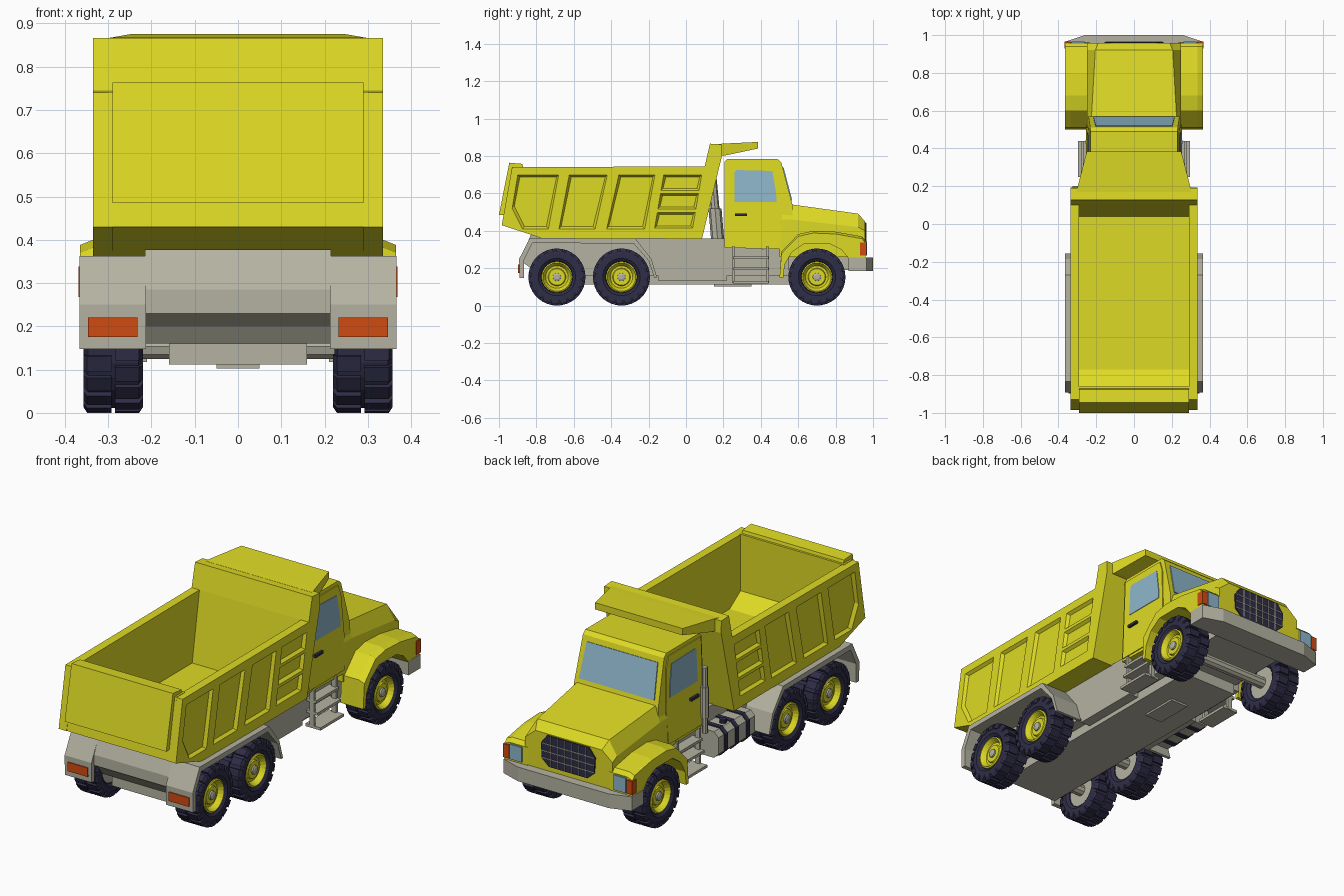
import bpy, bmesh, math

if "Cube" in bpy.data.objects:
    bpy.data.objects.remove(bpy.data.objects["Cube"])

def material(name, rgb):
    m = bpy.data.materials.new(name)
    m.diffuse_color = (*rgb, 1)
    m.use_nodes = True
    m.node_tree.nodes["Principled BSDF"].inputs["Base Color"].default_value = m.diffuse_color
    return m

YELLOW = material("yellow paint", (0.73, 0.70, 0.018))
GRAY = material("warm gray metal", (0.46, 0.45, 0.36))
NAVY = material("dark navy rubber", (0.028, 0.026, 0.062))
GLASS = material("blue glass", (0.27, 0.47, 0.60))
ORANGE = material("orange lamp", (0.64, 0.07, 0.005))

# ---------- helpers: every solid is a list of rings that get bridged and capped
def part(name, solids, mat, mirror=False):
    bm = bmesh.new()
    for rings in solids:
        vs = [[bm.verts.new(p) for p in ring] for ring in rings]
        n = len(vs[0])
        for a, b in zip(vs, vs[1:]):
            for i in range(n):
                bm.faces.new((a[i], a[(i + 1) % n], b[(i + 1) % n], b[i]))
        bm.faces.new(vs[0])
        bm.faces.new(vs[-1])
    bmesh.ops.recalc_face_normals(bm, faces=bm.faces)
    me = bpy.data.meshes.new(name)
    bm.to_mesh(me)
    bm.free()
    me.materials.append(mat)
    ob = bpy.data.objects.new(name, me)
    bpy.context.collection.objects.link(ob)
    if mirror:
        ob.modifiers.new("mirror", 'MIRROR').use_mirror_merge = False
    return ob

def extrude(axis, pts, a, b):
    """Polygon in the two other axes, extruded along axis from a to b."""
    return [[(*p[:axis], v, *p[axis:]) for p in pts] for v in (a, b)]

def box(x0, x1, y0, y1, z0, z1):
    return extrude(2, [(x0, y0), (x1, y0), (x1, y1), (x0, y1)], z0, z1)

def lathe(profile, n, y=0, z=0):
    """Profile of (x, radius) turned about an x-parallel axis."""
    return [[(x, y + r * math.cos(math.tau * i / n), z + r * math.sin(math.tau * i / n))
             for i in range(n)] for x, r in profile]

def tube(p, q, r, n=8):
    return [[(c[0] + r * math.cos(math.tau * i / n), c[1] + r * math.sin(math.tau * i / n), c[2])
             for i in range(n)] for c in (p, q)]

# ---------- wheels
def lug(angle, side):
    def ring(r, x1):
        return [(x, r * math.cos(angle + t), r * math.sin(angle + t))
                for x, t in ((0.004 * side, -.12), (x1 * side, -.12), (x1 * side, .12), (0.004 * side, .12))]
    return [ring(.122, .0685), ring(.14, .0685), ring(.153, .060)]

tire = [lathe([(-.02, .08), (-.055, .085), (-.066, .1), (-.066, .125), (-.058, .142),
               (.058, .142), (.066, .125), (.066, .1), (.055, .085), (.02, .08)], 24)]
STEP = math.tau / 18
tire += [lug((i + .25 * s) * STEP, s) for i in range(18) for s in (-1, 1)]
pieces = [part("tire", tire, NAVY),
          part("rim", [lathe([(0, .083), (.058, .083), (.062, .076), (.05, .068), (.036, .06),
                              (.036, .048), (.044, .044), (.044, .02)], 24)], YELLOW),
          part("hub", [lathe([(.03, .024), (.052, .022), (.056, .012)], 12),
                       lathe([(-.05, .084), (-.03, .06), (0, .06)], 16)], GRAY)]
for y in (-.69, -.345, .70):
    for side in (1, -1):
        for src in pieces:
            ob = bpy.data.objects.new("wheel_" + src.name, src.data)
            ob.location = (.2885 * side, y, .153)
            ob.rotation_euler.z = 0 if side > 0 else math.pi
            bpy.context.collection.objects.link(ob)
for src in pieces:
    bpy.data.objects.remove(src)
part("axles", [lathe([(-.27, .03), (.27, .03)], 10, y, .153) for y in (-.69, -.345, .70)], GRAY)

# ---------- chassis and rear mudguards
part("chassis", [
    extrude(0, [(-.80, .16), (-.83, .2), (-.87, .23), (-.87, .285), (-.83, .378), (-.77, .362),
                (.21, .36), (.21, .31), (.55, .3), (.55, .16)], -.215, .215),
    box(-.195, .195, .5, .95, .19, .3),
    box(-.16, .16, -.8, .58, .112, .17),
    box(-.05, .05, .15, .35, .102, .15),
    box(-.215, .215, -.15, .22, .135, .2)], GRAY)
part("rear_mudguard", [
    extrude(0, [(-.89, .148), (-.892, .25), (-.835, .362), (-.27, .358), (-.185, .25), (-.155, .15),
                (-.17, .15), (-.20, .24), (-.28, .332), (-.82, .335), (-.866, .245), (-.866, .148)],
            .213, .366)], GRAY, True)
part("tail_lamp", [box(.232, .347, -.897, -.885, .175, .221)], ORANGE, True)

# ---------- dump bed
side = part("bed_side", [extrude(0, [(-.985, .43), (-.77, .36), (.07, .357), (.12, .745),
                                     (-.93, .74)], .29, .335)], YELLOW)
panels = [[(-.90, .70), (-.68, .70), (-.735, .41), (-.875, .41), (-.93, .52)],
          [(-.625, .70), (-.42, .70), (-.485, .41), (-.68, .41)],
          [(-.36, .70), (-.165, .70), (-.22, .41), (-.425, .41)]]
for z in (.70, .60, .50):
    s, t = (.70 - z) * .17, (.785 - z) * .17
    panels.append([(-.12 - s, z), (.085 - s, z), (.085 - t, z - .085), (-.12 - t, z - .085)])

def recess(pts):
    cy, cz = (sum(p[k] for p in pts) / len(pts) for k in (0, 1))
    inner = [(y - math.copysign(.012, y - cy), z - math.copysign(.012, z - cz)) for y, z in pts]
    return [[(x, y, z) for y, z in ring] for x, ring in ((.345, pts), (.336, pts), (.32, inner))]

cutter = part("panel_cutter", [recess(p) for p in panels], YELLOW)
cutter.hide_render = True
cutter.hide_set(True)
cut = side.modifiers.new("panels", 'BOOLEAN')
cut.object, cut.operation, cut.solver = cutter, 'DIFFERENCE', 'EXACT'
side.modifiers.new("mirror", 'MIRROR')

part("bed_floor", [extrude(0, [(-.98, .43), (-.77, .361), (.08, .358), (.07, .39), (-.77, .39),
                               (-.86, .45), (-.96, .47)], -.3, .3)], YELLOW)
part("bed_front_board", [extrude(0, [(.085, .356), (.035, .358), (.10, .745), (.128, .866),
                                     (.19, .862), (.192, .80)], -.335, .335)], YELLOW)
part("tailgate", [extrude(0, [(-.983, .43), (-.86, .44), (-.86, .742), (-.93, .742)], -.3, .3),
                  extrude(0, [(-1.0, .485), (-.945, .764), (-.875, .758), (-.87, .735),
                              (-.92, .725), (-.962, .485)], -.29, .29)], YELLOW)
part("cab_canopy", [[[(-w, y, lo), (w, y, lo), (w, y, hi), (-w, y, hi)]
                     for y, w, lo, hi in ((.17, .305, .80, .864), (.21, .295, .803, .867),
                                          (.385, .25, .84, .875))]], YELLOW)
part("lift_cylinder", [tube((0, .17, .34), (0, .155, .52), .035),
                       tube((0, .155, .52), (0, .14, .68), .024)], GRAY)

# ---------- cab (sides lean in slightly towards the roof)
def half_width(z):
    return .25 - .04 * (z - .31)

def cab_plate(pts, out):
    return [[(half_width(z) + d, y, z) for y, z in pts] for d in (-.005, out)]

cab = [(.205, .31), (.57, .30), (.57, .535), (.51, .765), (.49, .783), (.22, .783), (.205, .768)]
part("cab", [[[(s * half_width(z), y, z) for y, z in cab] for s in (-1, 1)]], YELLOW)
part("door", [cab_plate([(.215, .322), (.505, .322), (.515, .5), (.5, .71), (.48, .765),
                         (.215, .765)], .005)], YELLOW, True)
part("door_window", [cab_plate([(.26, .555), (.485, .555), (.482, .6), (.462, .72), (.27, .725),
                                (.26, .715)], .008)], GLASS, True)
part("door_handle", [cab_plate([(.262, .478), (.325, .478), (.325, .492), (.262, .492)], .018)],
     NAVY, True)
part("windshield", [[[(x, y + .962 * d, z + .252 * d) for x, y, z in
                      ((-.215, .563, .562), (.215, .563, .562), (.203, .517, .738), (-.203, .517, .738))]
                     for d in (-.003, .005)]], GLASS)

# ---------- hood, front mudguards, grille, lamps, bumper
part("hood", [[[(-.25, y, .26), (-.25, y, zs), (-wt, y, zt), (wt, y, zt), (.25, y, zs), (.25, y, .26)]
               for y, zt, wt, zs in ((.5, .545, .225, .46), (.57, .54, .225, .46),
                                     (.92, .492, .205, .42), (.957, .45, .19, .40))]], YELLOW)
arch = [(.5, .15), (.51, .29), (.60, .382), (.68, .40), (.80, .395), (.94, .37), (.958, .35), (.96, .255),
        (.872, .25), (.83, .30), (.77, .33), (.63, .33), (.565, .285), (.528, .22), (.52, .15)]
part("front_mudguard", [[[(x, y, z - (drop if i < 7 and z > .2 else 0)) for i, (y, z) in enumerate(arch)]
                         for x, drop in ((.235, 0), (.335, 0), (.365, .012))]], YELLOW, True)
part("grille", [extrude(1, [(-.11, .285), (.11, .285), (.15, .32), (.155, .40), (.12, .445),
                            (-.12, .445), (-.155, .40), (-.15, .32)], .95, .963)], NAVY)
part("grille_bars", [box(x - .002, x + .002, .955, .966, .287, .443) for x in
                     (-.1, -.06, -.02, .02, .06, .1)] +
     [box(-.15, .15, .955, .966, z - .002, z + .002) for z in (.325, .362, .40)], GRAY)
part("headlamp", [box(.262, .332, .945, .967, .268, .345)], GLASS, True)
part("corner_lamp", [box(.335, .369, .93, .966, .268, .338)], ORANGE, True)
part("front_bumper", [extrude(2, [(-.366, .87), (-.366, .965), (-.26, 1), (.26, 1), (.366, .965),
                                  (.366, .87)], .185, .258)], GRAY)

# ---------- steps, fuel tank, exhaust
part("cab_steps", [box(.235, .26, y - .008, y + .008, .12, .315) for y in (.255, .435)] +
     [box(.21, x, .25, .44, z, z + .014) for z, x in ((.25, .27), (.19, .28), (.118, .297))],
     GRAY, True)

def tank_section(g):
    return [(-.2, .15 - g), (-.30, .15 - g), (-.325 - g, .175), (-.325 - g, .26), (-.30, .285 + g),
            (-.2, .285 + g)]

part("fuel_tank", [extrude(1, tank_section(0), -.10, .20)], GRAY)
part("tank_straps", [extrude(1, tank_section(.006), y, y + .025) for y in (-.05, .04, .13)] +
     [tube((-.275, .09, .28), (-.275, .09, .305), .018)], NAVY)
part("exhaust_pipe", [tube((-.265, .225, .28), (-.265, .225, .62), .014),
                      tube((-.265, .225, .36), (-.265, .225, .52), .02)], GRAY)
